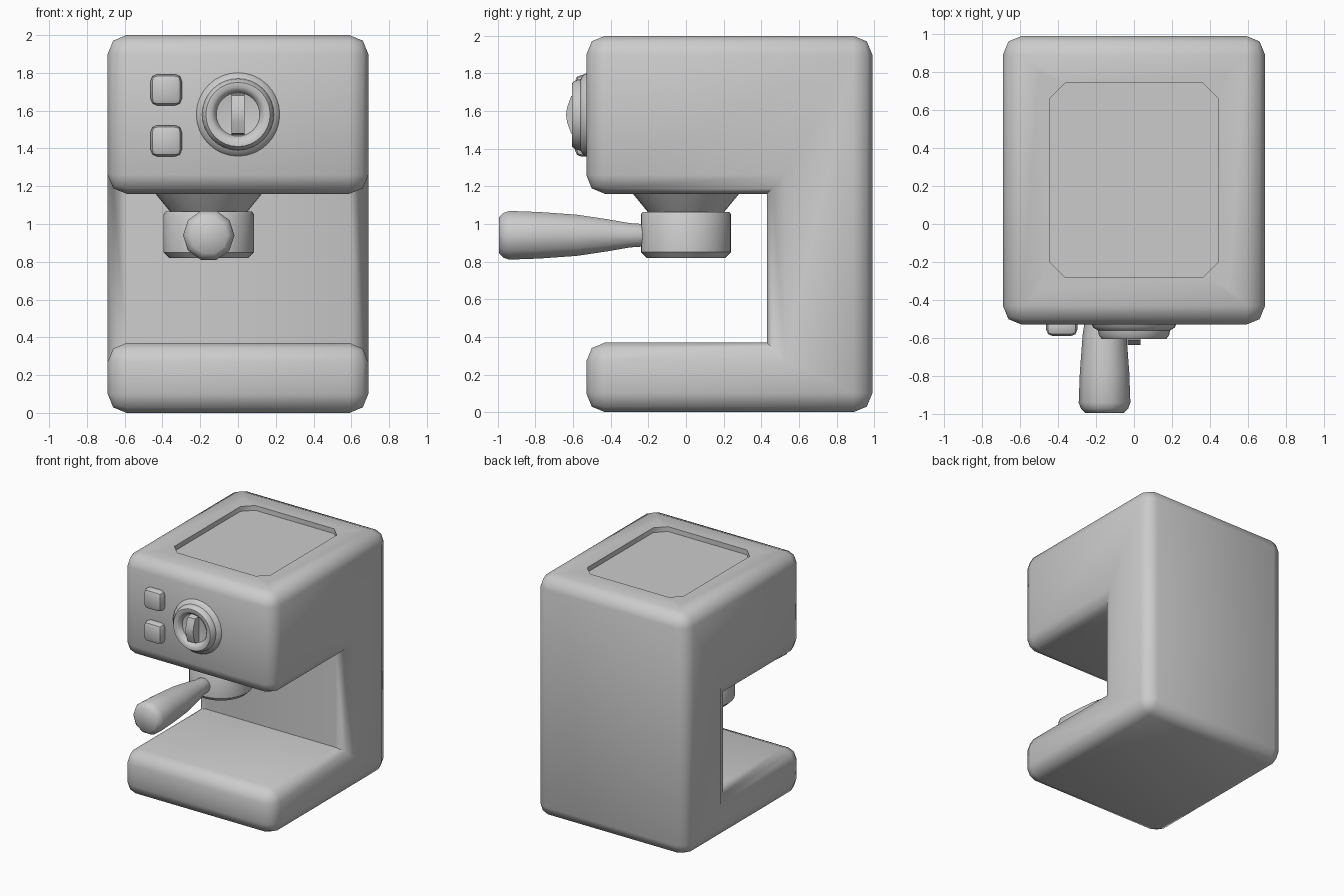
import bpy, bmesh, math
from mathutils import Matrix, Vector

cube = bpy.data.objects.get("Cube")
if cube:
    bpy.data.objects.remove(cube, do_unlink=True)

grey = bpy.data.materials.new("plain_grey")
grey.use_nodes = True
grey.diffuse_color = (0.6, 0.6, 0.6, 1)
grey.node_tree.nodes["Principled BSDF"].inputs["Base Color"].default_value = (0.6, 0.6, 0.6, 1)


def finish(name, bm, angle=40):
    bmesh.ops.recalc_face_normals(bm, faces=bm.faces)
    mesh = bpy.data.meshes.new(name)
    bm.to_mesh(mesh)
    bm.free()
    mesh.materials.append(grey)
    obj = bpy.data.objects.new(name, mesh)
    bpy.context.collection.objects.link(obj)
    bpy.ops.object.select_all(action="DESELECT")
    obj.select_set(True)
    bpy.context.view_layer.objects.active = obj
    bpy.ops.object.shade_smooth_by_angle(angle=math.radians(angle))
    return obj


def lathe(name, profile, sides, place, angle=40):
    """Revolve (radius, height) points about local z, then place the result."""
    bm = bmesh.new()
    rings = []
    for r, h in profile:
        rings.append([bm.verts.new((r * math.cos(a), r * math.sin(a), h))
                      for a in (math.tau * i / sides for i in range(sides))])
    for low, high in zip(rings, rings[1:]):
        for i in range(sides):
            j = (i + 1) % sides
            bm.faces.new((low[i], low[j], high[j], high[i]))
    bm.faces.new(rings[0])
    bm.faces.new(rings[-1])
    bm.transform(place)
    return finish(name, bm, angle)


def rounded_box(name, centre, size, bevel, segments=2):
    bm = bmesh.new()
    bmesh.ops.create_cube(bm, size=1, matrix=Matrix.Translation(centre) @ Matrix.Diagonal((*size, 1)))
    bmesh.ops.bevel(bm, geom=bm.edges[:], offset=bevel, segments=segments, profile=0.5, affect="EDGES")
    return finish(name, bm)


# C-shaped body: side profile swept across the width, outer edges rounded
W = 0.69
profile = [(-0.53, 0), (0.99, 0), (0.99, 2), (-0.53, 2),
           (-0.53, 1.16), (0.43, 1.16), (0.43, 0.37), (-0.53, 0.37)]
bm = bmesh.new()
side = bm.faces.new([bm.verts.new((-W, y, z)) for y, z in profile])
swept = bmesh.ops.extrude_face_region(bm, geom=[side])["geom"]
bmesh.ops.translate(bm, vec=(2 * W, 0, 0), verts=[v for v in swept if isinstance(v, bmesh.types.BMVert)])
bmesh.ops.recalc_face_normals(bm, faces=bm.faces)
outer = [e for e in bm.edges if e.is_convex]
bmesh.ops.bevel(bm, geom=outer, offset=0.1, segments=2, profile=0.5, affect="EDGES")

# Recessed top tray with clipped corners
bmesh.ops.recalc_face_normals(bm, faces=bm.faces)
bm.faces.ensure_lookup_table()
top = max((f for f in bm.faces if f.normal.z > 0.99), key=lambda f: f.calc_center_median().z)
bmesh.ops.inset_region(bm, faces=[top], thickness=0.21)
corner_verts = list(top.verts)
bmesh.ops.bevel(bm, geom=corner_verts, offset=0.08, segments=1, affect="VERTICES")
top = max((f for f in bm.faces if f.normal.z > 0.99 and abs(f.calc_center_median().x) < 0.01
           and abs(f.calc_center_median().y - 0.23) < 0.02), key=lambda f: f.calc_area())
floor = bmesh.ops.extrude_face_region(bm, geom=[top])["geom"]
bmesh.ops.delete(bm, geom=[top], context="FACES_ONLY")
bmesh.ops.translate(bm, vec=(0, 0, -0.04), verts=[v for v in floor if isinstance(v, bmesh.types.BMVert)])
finish("body", bm, 60)

# Brewing group and filter holder below the head
group = Matrix.Translation((-0.155, 0, 0))
lathe("brew_group", [(0.19, 1.05), (0.2, 1.06), (0.29, 1.17)], 32, group)
lathe("filter_holder", [(0.21, 0.82), (0.24, 0.85), (0.24, 1.05), (0.23, 1.065)], 32, group)

# Handle reaching forward
forward = Matrix.Rotation(math.pi / 2, 4, "X")
lathe("handle", [(0.05, 0.2), (0.063, 0.23), (0.068, 0.3), (0.09, 0.42), (0.115, 0.58), (0.13, 0.78),
                 (0.136, 0.94), (0.125, 0.97), (0.1, 0.995)], 10,
      Matrix.Translation((-0.155, 0, 0.94)) @ forward, 60)

# Dial: stepped ring with a hollow face and a grip
lathe("dial", [(0.225, 0.52), (0.215, 0.545), (0.19, 0.56), (0.185, 0.585), (0.17, 0.605), (0.145, 0.605),
               (0.125, 0.59), (0.115, 0.565), (0.05, 0.555)], 32,
      Matrix.Translation((0, 0, 1.58)) @ forward)
bm = bmesh.new()
arc = [(-0.56, 1.47), (-0.61, 1.48), (-0.632, 1.54), (-0.638, 1.58), (-0.632, 1.62), (-0.61, 1.68), (-0.56, 1.69)]
face = bm.faces.new([bm.verts.new((-0.035, y, z)) for y, z in arc])
swept = bmesh.ops.extrude_face_region(bm, geom=[face])["geom"]
bmesh.ops.translate(bm, vec=(0.07, 0, 0), verts=[v for v in swept if isinstance(v, bmesh.types.BMVert)])
finish("dial_grip", bm)

# Two push buttons
for name, z in (("upper_button", 1.71), ("lower_button", 1.44)):
    rounded_box(name, (-0.38, -0.54, z), (0.165, 0.1, 0.165), 0.035)
